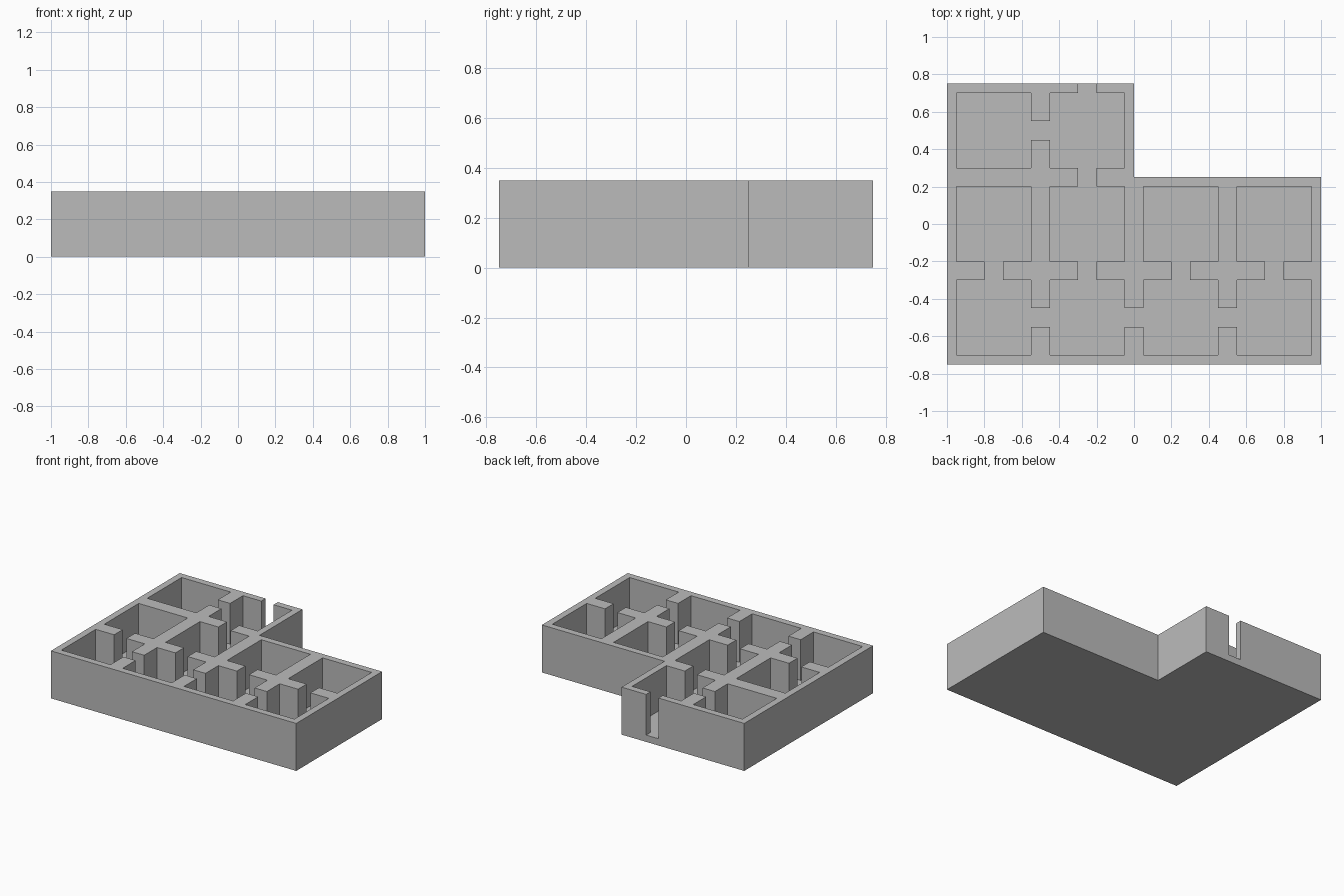
import bpy
import bmesh
from mathutils import Matrix, Vector

cube = bpy.data.objects.get("Cube")
if cube:
    bpy.data.objects.remove(cube, do_unlink=True)

HEIGHT, FLOOR = 0.35, 0.05
ROOM, DOOR = 0.4, 0.1          # clear widths
CELL = 0.5                     # room spacing

grey = bpy.data.materials.new("plain_grey")
grey.use_nodes = True
colour = (0.5, 0.5, 0.5, 1)
grey.diffuse_color = colour
grey.node_tree.nodes["Principled BSDF"].inputs["Base Color"].default_value = colour


def make_object(name, bm):
    mesh = bpy.data.meshes.new(name)
    bmesh.ops.recalc_face_normals(bm, faces=bm.faces)
    bm.to_mesh(mesh)
    bm.free()
    mesh.materials.append(grey)
    obj = bpy.data.objects.new(name, mesh)
    bpy.context.collection.objects.link(obj)
    return obj


def add_cut(bm, x, y, width, depth):
    """Box from the floor surface up through the open top."""
    top = HEIGHT + 0.1
    centre = Vector((x, y, (FLOOR + top) / 2))
    size = Matrix.Diagonal((width, depth, top - FLOOR, 1))
    bmesh.ops.create_cube(bm, size=1, matrix=Matrix.Translation(centre) @ size)


# Solid block with the L-shaped footprint
outline = [(-1, -0.75), (1, -0.75), (1, 0.25), (0, 0.25), (0, 0.75), (-1, 0.75)]
bm = bmesh.new()
base = bm.faces.new([bm.verts.new((x, y, 0)) for x, y in outline])
top = bmesh.ops.extrude_face_region(bm, geom=[base], use_keep_orig=True)["geom"]
bmesh.ops.translate(bm, vec=(0, 0, HEIGHT),
                    verts=[g for g in top if isinstance(g, bmesh.types.BMVert)])
house = make_object("walls_and_floor", bm)

# Rooms: two rows of four, and a back row of two
columns = [-0.75, -0.25, 0.25, 0.75]
bm = bmesh.new()
for y, count in ((-CELL, 4), (0, 4), (CELL, 2)):
    for x in columns[:count]:
        add_cut(bm, x, y, ROOM, ROOM)

# Doorways through side walls, between neighbours in the front and back rows
for x, y in ((-0.5, -CELL), (0, -CELL), (0.5, -CELL), (-0.5, CELL)):
    add_cut(bm, x, y, 2 * DOOR, DOOR)

# Doorways between rows, and the outside door at the back
for x in columns:
    add_cut(bm, x, -CELL / 2, DOOR, 2 * DOOR)
for y in (CELL / 2, 0.75):
    add_cut(bm, columns[1], y, DOOR, 2 * DOOR)
cutter = make_object("room_cutter", bm)
cutter.hide_render = True

# Carve the rooms and drop the cutter
carve = house.modifiers.new("carve_rooms", 'BOOLEAN')
carve.operation = 'DIFFERENCE'
carve.solver = 'EXACT'
carve.use_self = True
carve.object = cutter
bpy.context.view_layer.objects.active = house
bpy.ops.object.modifier_apply(modifier=carve.name)
bpy.data.objects.remove(cutter, do_unlink=True)

# Merge leftover flat seams
bm = bmesh.new()
bm.from_mesh(house.data)
bmesh.ops.remove_doubles(bm, verts=bm.verts, dist=0.0001)
bmesh.ops.dissolve_limit(bm, angle_limit=0.01, verts=bm.verts, edges=bm.edges)
bm.to_mesh(house.data)
bm.free()
